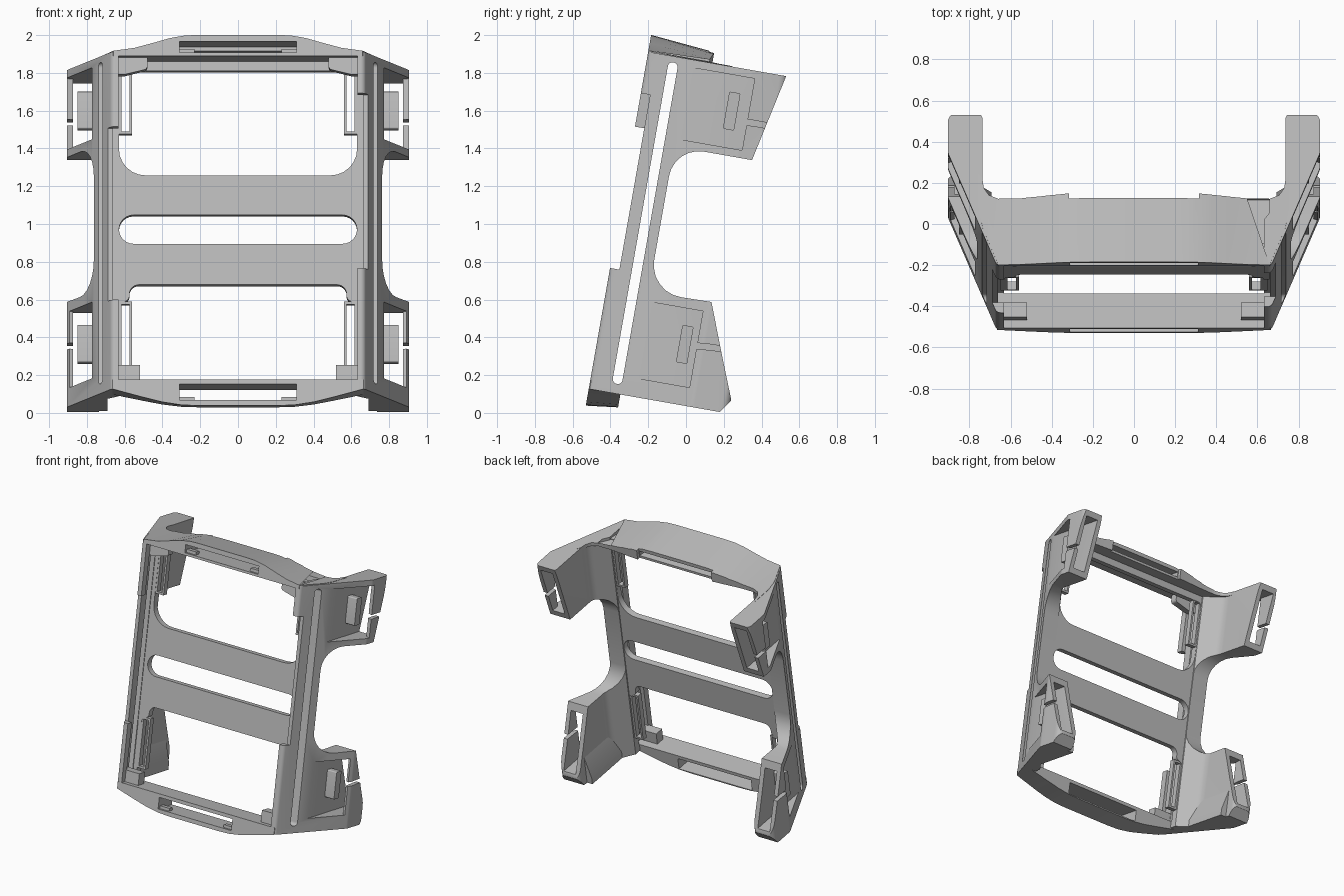
import bpy, bmesh, math
from mathutils import Matrix, Vector

if "Cube" in bpy.data.objects:
    bpy.data.objects.remove(bpy.data.objects["Cube"], do_unlink=True)

grey = bpy.data.materials.new("plain grey")
grey.use_nodes = True
grey.diffuse_color = (0.5, 0.5, 0.5, 1)
grey.node_tree.nodes["Principled BSDF"].inputs["Base Color"].default_value = (0.5, 0.5, 0.5, 1)

# Parts are built upright as (x, depth, height), then leaned back together
LEAN = Matrix.Translation((0, -0.515, 0.127)) @ Matrix.Rotation(math.radians(-10), 4, 'X')
parts = []


def rounded(pts, n=6):
    """Round the corners given as (a, b, radius)."""
    out = []
    for i, p in enumerate(pts):
        c = Vector(p[:2])
        r = p[2] if len(p) > 2 else 0
        if not r:
            out.append(c)
            continue
        u = (Vector(pts[i - 1][:2]) - c).normalized()
        v = (Vector(pts[(i + 1) % len(pts)][:2]) - c).normalized()
        half = (math.pi - u.angle(v)) / 2
        t, w = r * math.tan(half), math.cos(half)
        a, b = c + u * t, c + v * t
        for k in range(n + 1):
            s = k / n
            wa, wc, wb = (1 - s) ** 2, 2 * s * (1 - s) * w, s * s
            out.append((a * wa + c * wc + b * wb) / (wa + wc + wb))
    return out


def prism(name, plane, pts, lo, hi, side=1):
    """Extrude an outline drawn in plane xd, dh or xh between lo and hi."""
    place = {"xd": lambda a, b, t: (a * side, b, t),
             "dh": lambda a, b, t: (t * side, a, b),
             "xh": lambda a, b, t: (a * side, t, b)}[plane]
    bm = bmesh.new()
    outline = rounded(pts)
    rings = [[bm.verts.new(place(p.x, p.y, t)) for p in outline] for t in (lo, hi)]
    for ring in rings:
        bm.faces.new(ring)
    n = len(outline)
    for i in range(n):
        j = (i + 1) % n
        bm.faces.new((rings[0][i], rings[0][j], rings[1][j], rings[1][i]))
    bmesh.ops.recalc_face_normals(bm, faces=bm.faces)
    me = bpy.data.meshes.new(name)
    bm.to_mesh(me)
    bm.free()
    ob = bpy.data.objects.new(name, me)
    bpy.context.collection.objects.link(ob)
    return ob


def rect(a0, a1, b0, b1, r=0):
    return [(a0, b0, r), (a1, b0, r), (a1, b1, r), (a0, b1, r)]


def box(name, x0, x1, d0, d1, h0, h1, side=1):
    return prism(name, "xd", rect(x0, x1, d0, d1), h0, h1, side)


def combine(ob, others, op="DIFFERENCE"):
    for o in others:
        m = ob.modifiers.new("cut", 'BOOLEAN')
        m.operation, m.solver, m.object = op, 'EXACT', o
    bpy.context.view_layer.update()
    dg = bpy.context.evaluated_depsgraph_get()
    me = bpy.data.meshes.new_from_object(ob.evaluated_get(dg))
    ob.modifiers.clear()
    ob.data = me
    for o in others:
        bpy.data.objects.remove(o, do_unlink=True)
    return ob


def mirrored(pts):
    return pts + [(-p[0],) + tuple(p[1:]) for p in reversed(pts)]


# Side walls with a hook at the top and a foot at the bottom
plan = [(.632, 0), (.668, 0, .03), (.905, .555, .06), (.905, .752, .045), (.737, .752, .03),
        (.737, .36, .1), (.632, .225)]
profile = [(0, 0), (.705, 0), (.754, .072), (.663, .3), (.56, .566),
           (.223, .56, .17), (.223, 1.343, .16), (.641, 1.343), (.742, 1.812), (0, 1.812)]
for side, label, lip_low, lip_high in ((1, "left", .65, 1.59), (-1, "right", .48, 1.41)):
    wall = prism(label + "_side_wall", "xd", plan, -.05, 1.9, side)
    combine(wall, [prism("outline", "dh", profile, .5, 1.1, side)], "INTERSECT")
    cutters = [
        box("cavity", .5, .662, .05, .175, .05, 1.787, side),
        box("front_step", .5, .8, -.1, .05, lip_low, lip_high, side),
        prism("long_slot", "dh", rect(.116, .168, .052, 1.78, .025), .55, .85, side)]
    # strap channels behind the outer bars, with the gap where a strap slips in
    for h0, h1, bar, gap in ((.1, .51, .5, .315), (1.385, 1.77, .56, 1.522)):
        channel = [(.772, .24), (.97, .24), (.97, bar), (.873, bar + .03), (.873, .95), (.772, .95)]
        cutters.append(prism("channel", "xd", channel, h0, h1, side))
        cutters.append(prism("strap_gap", "dh", [(.4, gap - .015), (.62, gap), (.85, gap),
                             (.85, gap + .03), (.6, gap + .03), (.4, gap + .015)], .8, 1, side))
    parts.append(combine(wall, cutters))

    # Foot flare along the inner bottom edge
    parts.append(prism(label + "_foot_flare", "xh", [(.692, 0), (.75, 0), (.75, .25), (.692, .05)],
                       .24, .67, side))

    # Strap tabs on the outside
    for which, d, h in (("lower", .46, .32), ("upper", .49, 1.58)):
        parts.append(prism(f"{label}_{which}_strap_tab", "dh",
                           rect(d - .03, d + .03, h - .1, h + .1, .008), .765, .85, side))

    # Thin spring rails inside the opening, and the corner pads
    for which, h0, h1 in (("lower", .13, .5), ("upper", 1.4, 1.75)):
        rail = box(f"{label}_{which}_rail", .56, .65, .172, .213, h0, h1, side)
        parts.append(combine(rail, [box("slit", .574, .616, 0, .3, h0 + .015, h1 - .015, side)]))
    parts.append(prism(label + "_bottom_pad", "xh", rect(.52, .665, .04, .135), .04, .112, side))
    parts.append(prism(label + "_top_pad", "xh",
                       [(.48, 1.8), (.48, 1.73, .02), (.6, 1.7), (.665, 1.7), (.665, 1.8)],
                       .055, .112, side))

# Arched top bridge with a flat tunnel
arch = mirrored([(.76, 1.79), (.76, 1.814), (.66, 1.818), (.55, 1.833), (.45, 1.86),
                 (.36, 1.886), (.28, 1.9), (.2, 1.903)])
bridge = prism("top_bridge", "xh", arch, 0, .45)
for v in bridge.data.vertices:
    if v.co.y > .4 and v.co.z > 1.82:
        v.co.z -= .5 * (v.co.z - 1.82)
top_plan = mirrored([(.66, 0), (.735, .18), (.755, .28), (.755, .45), (.738, .43), (.73, .38),
                     (.705, .345), (.66, .327), (.55, .327), (.315, .345), (.315, .32)])
combine(bridge, [prism("bridge_plan", "xd", top_plan, 1.7, 2)], "INTERSECT")
parts.append(combine(bridge, [prism("tunnel", "xh", rect(-.31, .31, 1.808, 1.846), -.1, .5),
                              prism("tunnel_mouth", "xh", rect(-.31, .31, 1.82, 1.868), -.1, .17)]))

# Arched bottom bridge with its tunnel
sag = mirrored([(.665, .05), (.665, 0), (.6, -.018), (.5, -.045), (.4, -.07), (.3, -.086), (.2, -.09)])
bridge = prism("bottom_bridge", "xh", sag, 0, .17)
for v in bridge.data.vertices:
    if v.co.y > .1 and v.co.z < 0:
        v.co.z *= .77
parts.append(combine(bridge, [prism("tunnel", "xh", rect(-.31, .31, -.06, .025), -.1, .5)]))
for side, label in ((1, "left"), (-1, "right")):
    parts.append(box(label + "_bottom_tunnel_stop", .23, .315, .02, .06, -.065, -.04, side))
    parts.append(box(label + "_top_tunnel_stop", .23, .315, .02, .06, 1.8, 1.83, side))

# Back panel: two cross bands left between rounded openings
panel = prism("back_panel", "xh", rect(-.66, .66, .45, 1.795), .17, .217)
parts.append(combine(panel, [
    prism("upper_opening", "xh", [(-.63, 1.178, .14), (.63, 1.178, .14), (.63, 1.74, .03),
                                  (-.63, 1.74, .03)], 0, .4),
    prism("middle_slot", "xh", rect(-.63, .63, .81, .965, .077), 0, .4),
    prism("lower_opening", "xh", [(-.63, .3), (.63, .3), (.63, .5, .03), (.575, .5, .03),
                                  (.575, .59, .05), (-.575, .59, .05), (-.575, .5, .03),
                                  (-.63, .5, .03)], 0, .4)]))

# Finish: one colour, lean back, smooth curves with sharp edges kept
bpy.ops.object.select_all(action='DESELECT')
for ob in parts:
    ob.data.materials.clear()
    ob.data.materials.append(grey)
    ob.matrix_world = LEAN
    ob.select_set(True)
bpy.context.view_layer.objects.active = parts[0]
bpy.ops.object.shade_smooth_by_angle(angle=math.radians(30))
